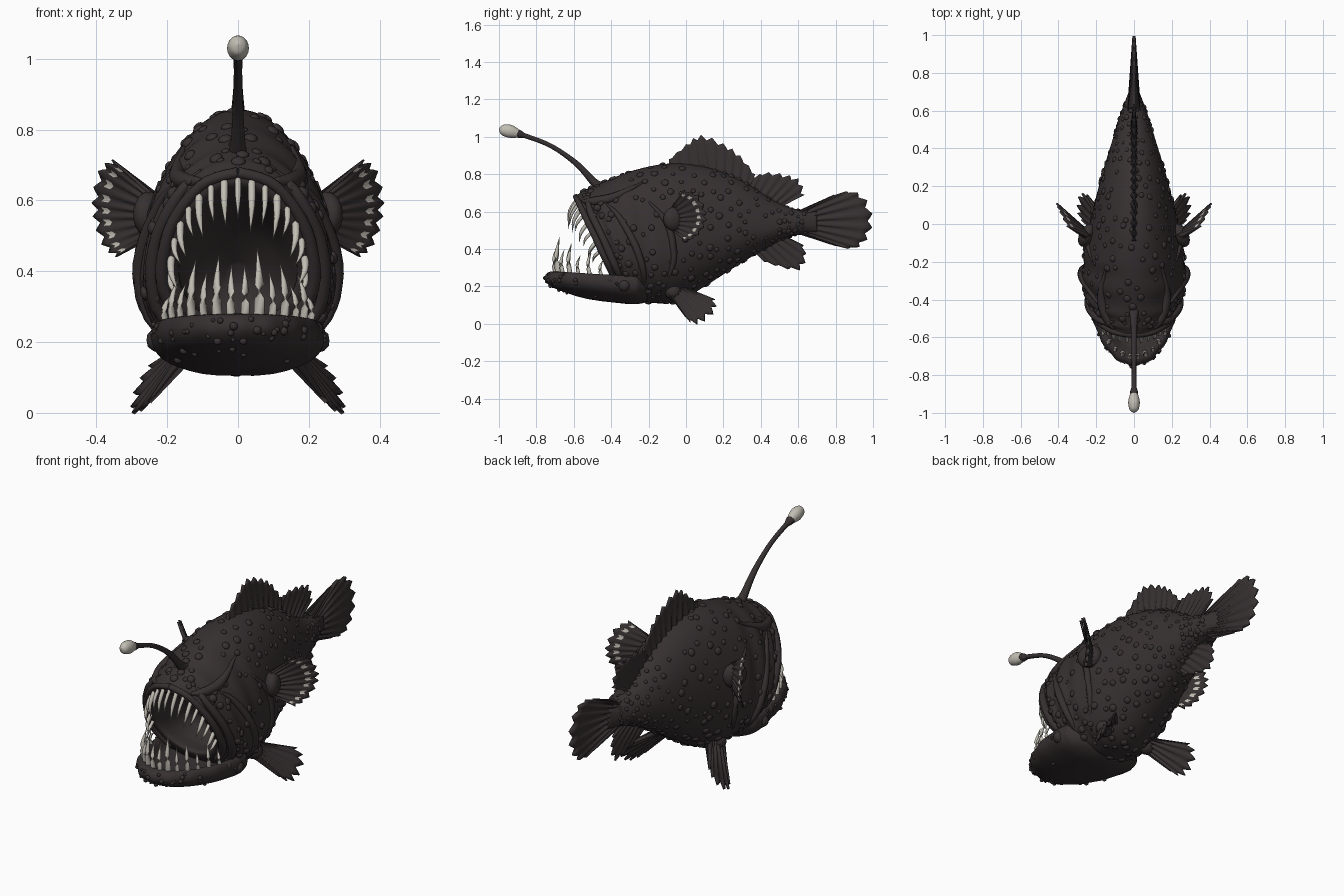
import bpy, bmesh, math, random
from mathutils import Vector as V, Matrix

if "Cube" in bpy.data.objects:
    bpy.data.objects.remove(bpy.data.objects["Cube"])

random.seed(4)
PI = math.pi

def material(name, rgb):
    m = bpy.data.materials.new(name)
    m.diffuse_color = (*rgb, 1)
    m.use_nodes = True
    m.node_tree.nodes["Principled BSDF"].inputs["Base Color"].default_value = m.diffuse_color
    return m

SKIN = material("dark skin", (.038, .030, .031))
PALE = material("pale tooth", (.53, .51, .45))

def finish(bm, name, mats):
    bmesh.ops.recalc_face_normals(bm, faces=bm.faces)
    me = bpy.data.meshes.new(name)
    bm.to_mesh(me)
    bm.free()
    for m in mats:
        me.materials.append(m)
    for p in me.polygons:
        p.use_smooth = True
    ob = bpy.data.objects.new(name, me)
    bpy.context.collection.objects.link(ob)
    return ob

def spline(keys, u):
    """Smooth curve through keys (tuples), u in key units."""
    n = len(keys) - 1
    i = min(max(int(u), 0), n - 1)
    t = u - i
    p0, p1, p2, p3 = (keys[min(max(i + d, 0), n)] for d in (-1, 0, 1, 2))
    return [b + .5 * t * (c - a + t * (2*a - 5*b + 4*c - d + t * (3*(b - c) + d - a)))
            for a, b, c, d in zip(p0, p1, p2, p3)]

def loft(bm, rings):
    rows = [[bm.verts.new(p) for p in r] for r in rings]
    n = len(rows[0])
    for a, b in zip(rows, rows[1:]):
        for i in range(n):
            bm.faces.new((a[i], a[(i+1) % n], b[(i+1) % n], b[i]))
    bm.faces.new(rows[0])
    bm.faces.new(rows[-1])

def tube(bm, pts, radii, sides=8, steps=3):
    """Tapered tube through a few points."""
    n = (len(pts) - 1) * steps
    path = [V(spline(pts, i / steps)) for i in range(n + 1)]
    rings = []
    for i, p in enumerate(path):
        q = (path[min(i+1, n)] - path[max(i-1, 0)]).to_track_quat('Z', 'Y')
        r = max(spline([(x,) for x in radii], i / steps)[0], .0008)
        rings.append([p + q @ V((r*math.cos(2*PI*k/sides), r*math.sin(2*PI*k/sides), 0))
                      for k in range(sides)])
    loft(bm, rings)

def ball(bm, pos, r, normal=None, flat=1, sub=2):
    q = (normal or V((0, 0, 1))).to_track_quat('Z', 'Y').to_matrix().to_4x4()
    m = Matrix.Translation(pos) @ q @ Matrix.Diagonal((r, r, r * flat, 1))
    bmesh.ops.create_icosphere(bm, subdivisions=sub, radius=1, matrix=m)

# Body sections from the throat, out over the lip, back to the tail:
# top y, top z, bottom y, bottom z, half width
BODY = [(-.2, .42, -.18, .36, .03), (-.32, .53, -.2, .28, .13), (-.46, .6, -.28, .25, .16),
        (-.575, .635, -.38, .25, .172), (-.59, .675, -.36, .2, .21), (-.55, .71, -.32, .16, .238),
        (-.46, .75, -.26, .13, .265), (-.28, .82, -.16, .11, .272), (-.08, .857, -.04, .12, .248),
        (.12, .835, .1, .2, .21), (.3, .765, .28, .315, .162), (.47, .66, .45, .415, .11),
        (.58, .615, .57, .468, .075), (.7, .605, .7, .485, .028)]

def body_point(u, a):
    ty, tz, by, bz, w = spline(BODY, u)
    top, bot = V((0, ty, tz)), V((0, by, bz))
    c = bot.lerp(top, .4)
    s = math.sin(a)
    p = (top - c) * s if s > 0 else (bot - c) * -s
    p.x = w * math.cos(a)
    if 4 < u < 7.6:      # skin folds around the mouth and gills
        p *= 1 + .025 * math.sin((u - 4) * PI * 2.5) * min(1, (u-4)*3, (7.6-u)*2) * abs(math.cos(a))
    return c + p

def body_normal(u, a):
    n = (body_point(u, a + .02) - body_point(u, a - .02)).cross(
        body_point(u + .02, a) - body_point(u - .02, a)).normalized()
    c = body_point(u, 0).lerp(body_point(u, PI), .5)
    return n if n.dot(body_point(u, a) - c) > 0 else -n

bm = bmesh.new()
N = 64
loft(bm, [[body_point(i / 8, 2*PI*k/N) for k in range(N)] for i in range(8*13 + 1)])
finish(bm, "body", [SKIN])

# Lower jaw: stacked outlines from mouth floor over the rim to the chin
# (length scale, width scale, front z, back z)
JAW = [(.01, .01, .2, .2), (.4, .4, .2, .2), (.72, .7, .205, .21), (.82, .8, .25, .24),
       (.88, .87, .278, .255), (.96, .94, .275, .25), (1, .98, .25, .22), (.98, .95, .22, .18),
       (.87, .78, .185, .14), (.5, .4, .132, .11), (.01, .01, .105, .105)]

def jaw_point(v, t):
    k, kx, zf, zb = spline(JAW, v)
    s = math.sin(t)
    rag = 1 + .012 * math.sin(t * 17) * (3.5 < v < 8)
    return V((.25*kx*rag*math.cos(t), -.3 - (.45 if s > 0 else .14)*k*rag*s,
              zb + (zf - zb) * max(s, 0)))

bm = bmesh.new()
loft(bm, [[jaw_point(i / 3, 2*PI*k/N) for k in range(N)] for i in range(31)])
finish(bm, "lower_jaw", [SKIN])

# Teeth, curved and tapered
bm = bmesh.new()
for i in range(17):
    a = math.radians(-4 + 188 * i / 16)
    b = body_point(3.5, a)
    h = (.07 + .06 * max(math.sin(a), 0)) * (1 if i % 2 else .75) * random.uniform(.9, 1.15)
    r = .011 if i % 2 else .009
    tube(bm, [b + V((0, .01, .012)), b + V((0, -.03, -.45*h)), b + V((-.1*b.x, -.04, -h))],
         [r, r*.85, 0])
finish(bm, "upper_teeth", [PALE])
bm = bmesh.new()
for i in range(14):
    t = math.radians(22 + 136 * i / 13)
    b = jaw_point(4, t)
    h = (.09 + .1 * math.sin(t)**2) * (1 if i % 2 == (i < 7) else .7) * random.uniform(.9, 1.08)
    r = .009 + .05 * max(h - .1, 0)
    tube(bm, [b - V((0, 0, .02)), b + V((.03*b.x, -.012, .45*h)), b + V((-.08*b.x, .005, h))],
         [r*1.15, r, 0])
finish(bm, "lower_teeth", [PALE])

# Warts in loose rows over the body and along the jaw
bm = bmesh.new()
for row in range(28):
    for k in range(20):
        u = 5 + 7.4 * row / 27 + random.uniform(-.08, .08)
        a = 2*PI*(k + .5*(row % 2)) / 20 + random.uniform(-.07, .07)
        if random.random() < .3:
            continue
        r = random.uniform(.011, .021) * (1 if u < 10 else .75)
        ball(bm, body_point(u, a), r, body_normal(u, a), .55)
for k in range(40):
    ball(bm, jaw_point(random.uniform(5.2, 8.4), random.uniform(0, PI)), random.uniform(.006, .013))
finish(bm, "skin_warts", [SKIN])

# Lip, gill and brow folds, jaw hinges and eyes
bm = bmesh.new()
for s in (1, -1):
    def face_pts(uas):
        out = []
        for u, deg in uas:
            p = body_point(u, math.radians(deg))
            out.append(V((s * p.x, p.y, p.z)))
        return out
    tube(bm, face_pts([(4.1, -50), (4.1, -10), (4.1, 25), (4.1, 60), (4.1, 90)]),
         [.018, .02, .018, .016, .016], steps=5)
    tube(bm, face_pts([(5.2, -55), (5.1, -20), (5, 15), (4.9, 45), (5.3, 65)]),
         [.008, .02, .02, .018, .004], steps=5)
    tube(bm, face_pts([(6.4, -60), (6.7, -25), (6.6, 5), (6.3, 30), (6, 45)]),
         [.004, .016, .02, .016, .004], steps=5)
    tube(bm, face_pts([(7.3, -50), (7.9, -15), (7.8, 15), (7.3, 35)]),
         [.004, .016, .018, .006], steps=5)
    tube(bm, face_pts([(4.6, 62), (5.4, 54), (6.3, 50), (7.2, 56)]),
         [.008, .024, .024, .004], steps=5)
    ball(bm, V((s*.225, -.33, .205)), .035)
    ball(bm, V((s*.215, -.4, .235)), .026)
    ball(bm, face_pts([(5.5, 44)])[0], .022)
finish(bm, "face_folds", [SKIN])

# Lure stalk and glowing bulb
bm = bmesh.new()
tube(bm, [(0, -.43, .71), (0, -.49, .755), (0, -.59, .86), (0, -.73, .955), (0, -.89, 1.015)],
     [.04, .022, .015, .012, .013], sides=12, steps=6)
tube(bm, [(0, -.86, 1.003), (0, -.885, 1.012), (0, -.9, 1.018)], [.011, .02, .022], sides=12)
finish(bm, "lure_stalk", [SKIN])
bm = bmesh.new()
tube(bm, [(0, -.88, 1.01), (0, -.91, 1.02), (0, -.945, 1.03), (0, -.98, 1.037), (0, -.994, 1.04),
          (0, -1, 1.041)], [.014, .027, .035, .028, .014, 0], sides=20, steps=4)
finish(bm, "lure_bulb", [PALE]).scale.x = .88

def fin(name, base, tips, rays, thick=.015, pale_edge=False, sx=1, notch=.13):
    """Webbed fin: thick pointed rays with thin, scalloped skin between."""
    bm = bmesh.new()
    base, tips = ([(sx*p[0], p[1], p[2]) for p in q] for q in (base, tips))
    cols, rows = rays * 4, 8
    def at(keys, f):
        return V(spline(keys, f * (len(keys) - 1)))
    across = V(tips[-1]) - V(tips[0])
    n = (at(tips, .5) - at(base, .5)).cross(across).normalized()
    sheets = ([], [])
    for c in range(cols + 1):
        ridge = math.cos(PI * c / 4) ** 2
        b, t = at(base, c / cols), at(tips, c / cols)
        for k, sheet in enumerate(sheets):
            col = []
            for r in range(rows + 1):
                f = r / rows
                h = thick * (.3 + .7*ridge) * (1 - .75*f)
                p = b.lerp(t, f * (1 - notch*(1 - ridge)))
                col.append(bm.verts.new(p + n * (h if k else -h)))
            sheet.append(col)
    def quad(*vs):
        return bm.faces.new(vs)
    for sheet in sheets:
        for c in range(cols):
            for r in range(rows):
                face = quad(sheet[c][r], sheet[c+1][r], sheet[c+1][r+1], sheet[c][r+1])
                if pale_edge and r == 6 and c % 4 in (1, 2):
                    face.material_index = 1
    A, B = sheets
    for c in range(cols):
        for r in (0, rows):
            quad(A[c][r], A[c+1][r], B[c+1][r], B[c][r])
    for c in (0, cols):
        for r in range(rows):
            quad(A[c][r], A[c][r+1], B[c][r+1], B[c][r])
    finish(bm, name, [SKIN, PALE])

# Fins on the centre line
fin("front_dorsal_fin", [(0, -.09, .83), (0, .08, .82), (0, .22, .77), (0, .34, .72)],
    [(0, -.09, .88), (0, .0, .96), (0, .08, 1.01), (0, .2, .965), (0, .29, .9), (0, .37, .8)],
    10, .022)
fin("rear_dorsal_fin", [(0, .32, .72), (0, .42, .66), (0, .5, .62)],
    [(0, .36, .785), (0, .43, .81), (0, .53, .8), (0, .61, .77), (0, .635, .69)], 7, .02)
fin("anal_fin", [(0, .36, .39), (0, .45, .43), (0, .53, .47)],
    [(0, .42, .33), (0, .51, .3), (0, .61, .285), (0, .645, .35), (0, .63, .42)], 6, .02)
fin("tail_fin", [(0, .6, .605), (0, .64, .545), (0, .6, .48)],
    [(0, .79, .69), (0, .89, .71), (0, .97, .66), (0, 1, .55), (0, .97, .45), (0, .9, .4),
     (0, .8, .415)], 9, .034, notch=.08)

# Paired fins with fleshy bases
for sx, side in ((1, "right"), (-1, "left")):
    fin(side + "_pectoral_fin", [(.24, -.07, .62), (.25, -.05, .56), (.24, -.06, .5)],
        [(.355, -.01, .715), (.39, .06, .69), (.41, .105, .61), (.405, .105, .54),
         (.38, .06, .47), (.345, .0, .44)], 9, .018, True, sx, .1)
    fin(side + "_pelvic_fin", [(.13, -.11, .18), (.13, -.06, .19), (.13, -.01, .19)],
        [(.25, -.0, .03), (.29, .04, -.002), (.3, .1, .015), (.285, .16, .075), (.25, .155, .13)],
        6, .024, False, sx)
    bm = bmesh.new()
    ball(bm, V((sx*.25, -.06, .56)), .066, V((sx, .5, 0)), .6, 3)
    ball(bm, V((sx*.14, -.07, .175)), .045, V((sx, .5, -1)), 1.1, 3)
    finish(bm, side + "_fin_bases", [SKIN])
